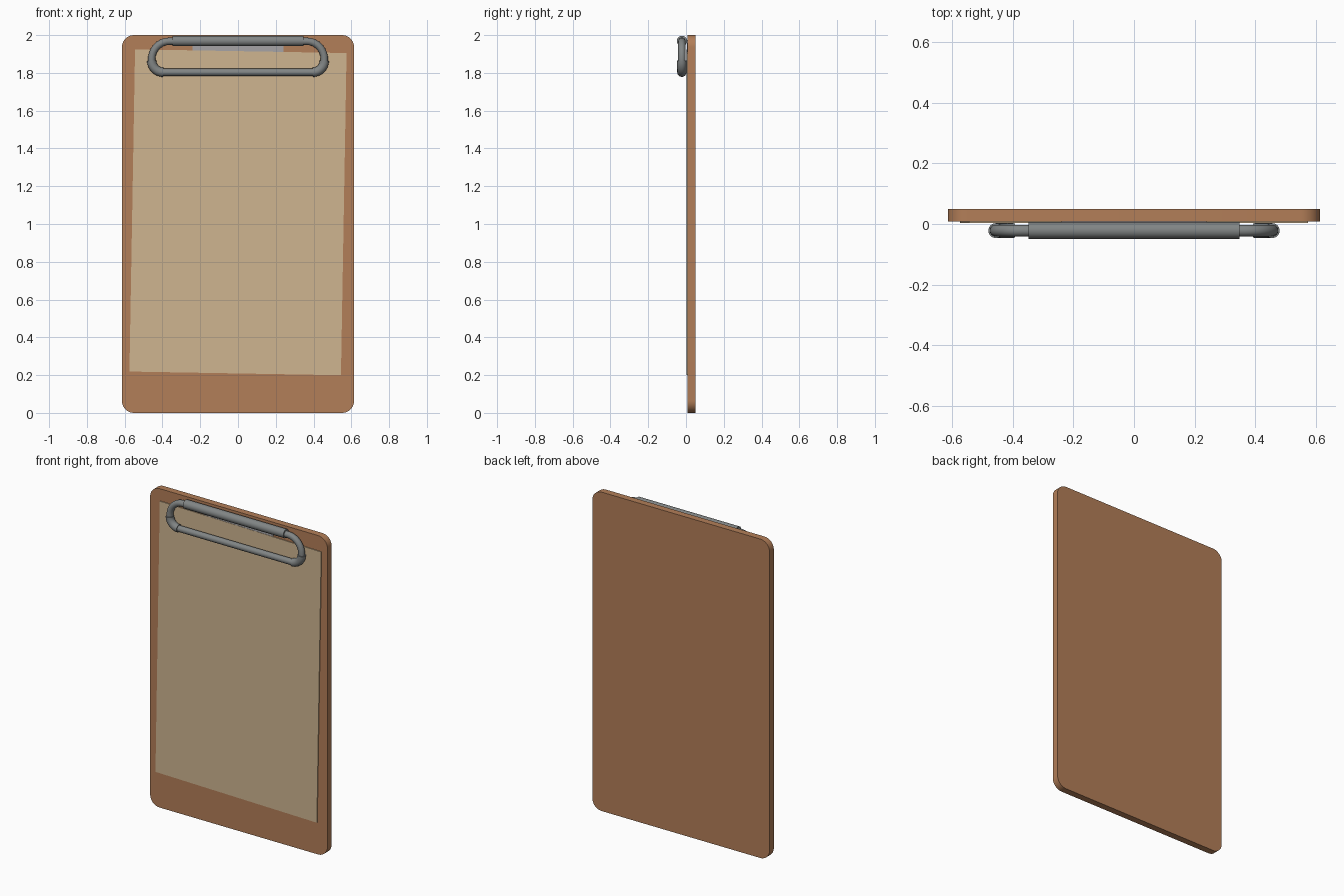
import bpy, bmesh, math
from mathutils import Matrix, Vector

if "Cube" in bpy.data.objects:
    bpy.data.objects.remove(bpy.data.objects["Cube"])


def material(name, rgb):
    m = bpy.data.materials.new(name)
    m.diffuse_color = (*rgb, 1)
    m.use_nodes = True
    m.node_tree.nodes["Principled BSDF"].inputs["Base Color"].default_value = m.diffuse_color
    return m


WOOD = material("brown_wood", (0.45, 0.21, 0.098))
PAPER = material("tan_paper", (0.62, 0.46, 0.28))
METAL = material("grey_metal", (0.22, 0.235, 0.235))
PLATE = material("pale_metal", (0.38, 0.37, 0.38))


def slab(name, outline, y0, y1, mat):
    """Extrude an (x, z) outline from y0 to y1."""
    bm = bmesh.new()
    face = bm.faces.new([bm.verts.new((x, y0, z)) for x, z in outline])
    new = bmesh.ops.extrude_face_region(bm, geom=[face])["geom"]
    bmesh.ops.translate(bm, vec=(0, y1 - y0, 0),
                        verts=[v for v in new if isinstance(v, bmesh.types.BMVert)])
    bmesh.ops.recalc_face_normals(bm, faces=bm.faces)
    me = bpy.data.meshes.new(name)
    bm.to_mesh(me)
    bm.free()
    me.materials.append(mat)
    ob = bpy.data.objects.new(name, me)
    bpy.context.collection.objects.link(ob)
    return ob


def smooth(ob, angle=40):
    bpy.ops.object.select_all(action='DESELECT')
    ob.select_set(True)
    bpy.context.view_layer.objects.active = ob
    if ob.type == 'CURVE':
        bpy.ops.object.convert(target='MESH')
        ob = bpy.context.object
    bpy.ops.object.shade_smooth_by_angle(angle=math.radians(angle))


def arc(cx, cz, rx, rz, a0, a1, n=10):
    return [(cx + rx * math.cos(math.radians(a0 + (a1 - a0) * i / n)),
             cz + rz * math.sin(math.radians(a0 + (a1 - a0) * i / n))) for i in range(n + 1)]


def tube(name, path, radius, y, mat, closed=False):
    """Round tube along an (x, z) path at depth y."""
    cu = bpy.data.curves.new(name, 'CURVE')
    cu.dimensions = '3D'
    cu.bevel_depth = radius
    cu.bevel_resolution = 6
    cu.use_fill_caps = True
    sp = cu.splines.new('POLY')
    sp.points.add(len(path) - 1)
    for p, (x, z) in zip(sp.points, path):
        p.co = (x, y, z, 1)
    sp.use_cyclic_u = closed
    cu.materials.append(mat)
    ob = bpy.data.objects.new(name, cu)
    bpy.context.collection.objects.link(ob)
    smooth(ob)


# Backing board with rounded corners
W, R = 0.615, 0.065
outline = (arc(W - R, 2 - R, R, R, 0, 90) + arc(-W + R, 2 - R, R, R, 90, 180)
           + arc(-W + R, R, R, R, 180, 270) + arc(W - R, R, R, R, 270, 360))
smooth(slab("board", outline, 0.008, 0.05, WOOD), 30)

# Slightly tilted sheet of paper
rot = Matrix.Rotation(math.radians(-1), 2)
corners = [rot @ Vector((sx * 0.56, sz * 0.853)) for sx, sz in ((-1, -1), (1, -1), (1, 1), (-1, 1))]
slab("paper", [(c.x, c.y + 1.062) for c in corners], 0.003, 0.0085, PAPER)

# Clip plate under the hinge
slab("clip_plate", [(-0.24, 1.9), (0.24, 1.9), (0.24, 1.975), (-0.24, 1.975)], 0.0045, 0.0085, PLATE)

# Hinge barrel along the top
tube("hinge_barrel", [(-0.348, 1.969), (0.348, 1.969)], 0.0275, -0.0215, METAL)

# Wire loop of the clip
ZT, ZB, X = 1.967, 1.803, 0.457
right = arc(0.395, 1.865, X - 0.395, 1.865 - ZB, -90, 0) + arc(0.365, 1.872, X - 0.365, ZT - 1.872, 0, 90)
left = [(-x, z) for x, z in reversed(right)]
tube("clip_wire", right + left, 0.0195, -0.022, METAL, closed=True)

# Grip sleeves on the lower corners
for side, s in (("left", -1), ("right", 1)):
    path = arc(0.395, 1.865, X - 0.395, 1.865 - ZB, -90, 0)
    tube(side + "_sleeve", [(s * x, z) for x, z in path], 0.0245, -0.022, METAL)
